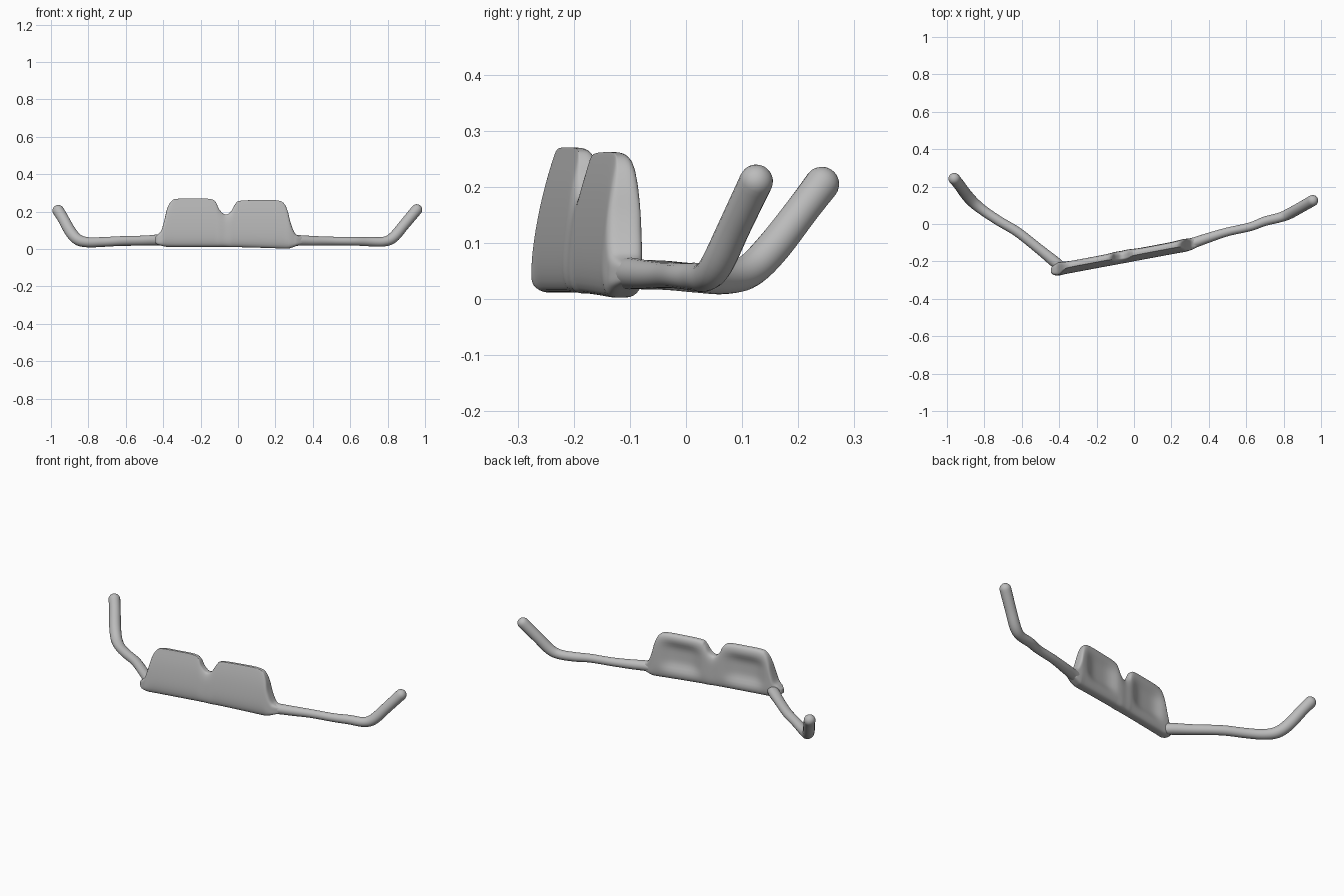
import bpy, bmesh, math
from mathutils import Vector

cube = bpy.data.objects.get("Cube")
if cube:
    bpy.data.objects.remove(cube, do_unlink=True)

grey = bpy.data.materials.new("plain grey")
grey.use_nodes = True
grey.diffuse_color = (0.5, 0.5, 0.5, 1)
grey.node_tree.nodes["Principled BSDF"].inputs["Base Color"].default_value = (0.5, 0.5, 0.5, 1)


def smooth_path(points, steps):
    """Catmull-Rom interpolation through tuples of any length."""
    p = [points[0]] + list(points) + [points[-1]]
    out = []
    for i in range(1, len(p) - 2):
        for s in range(steps):
            t = s / steps
            out.append([0.5 * (2 * b + (c - a) * t + (2 * a - 5 * b + 4 * c - d) * t * t
                               + (3 * b - a - 3 * c + d) * t ** 3)
                        for a, b, c, d in zip(p[i - 1], p[i], p[i + 1], p[i + 2])])
    out.append(list(points[-1]))
    return out


def loft(name, rings):
    """Skin a list of closed rings and cap both ends."""
    bm = bmesh.new()
    loops = [[bm.verts.new(co) for co in ring] for ring in rings]
    n = len(loops[0])
    for a, b in zip(loops, loops[1:]):
        for i in range(n):
            bm.faces.new((a[i], a[(i + 1) % n], b[(i + 1) % n], b[i]))
    bm.faces.new(loops[0])
    bm.faces.new(loops[-1])
    bmesh.ops.recalc_face_normals(bm, faces=bm.faces)
    mesh = bpy.data.meshes.new(name)
    bm.to_mesh(mesh)
    bm.free()
    mesh.materials.append(grey)
    obj = bpy.data.objects.new(name, mesh)
    bpy.context.collection.objects.link(obj)
    bpy.ops.object.select_all(action='DESELECT')
    obj.select_set(True)
    bpy.context.view_layer.objects.active = obj
    bpy.ops.object.shade_smooth_by_angle(angle=math.radians(60))
    return obj


def temple(name, points):
    """Round arm through (x, y, z, radius) points with a domed tip."""
    path = smooth_path(points, 6)
    centres = [Vector(q[:3]) for q in path]
    radii = [q[3] for q in path]
    end, r = centres[-1], radii[-1]
    direction = (end - centres[-2]).normalized()
    for k in range(1, 7):
        a = k / 6 * math.radians(86)
        centres.append(end + direction * r * math.sin(a))
        radii.append(r * math.cos(a))
    rings = []
    for i, c in enumerate(centres):
        tangent = (centres[min(i + 1, len(centres) - 1)] - centres[max(i - 1, 0)]).normalized()
        side = tangent.cross(Vector((0, 0, 1))).normalized()
        up = side.cross(tangent)
        rings.append([c + radii[i] * (math.cos(t) * side + math.sin(t) * up)
                      for t in (2 * math.pi * j / 20 for j in range(20))])
    return loft(name, rings)


# Front frame with both lenses: x, bottom, top, half thickness
sections = [
    (-0.445, 0.035, 0.062, 0.012), (-0.43, 0.024, 0.078, 0.026), (-0.41, 0.018, 0.10, 0.034),
    (-0.395, 0.014, 0.15, 0.036), (-0.38, 0.012, 0.212, 0.036), (-0.36, 0.012, 0.252, 0.036),
    (-0.33, 0.012, 0.268, 0.036), (-0.24, 0.012, 0.270, 0.036), (-0.15, 0.012, 0.268, 0.036),
    (-0.12, 0.012, 0.252, 0.036), (-0.10, 0.012, 0.212, 0.036), (-0.07, 0.012, 0.185, 0.035),
    (-0.04, 0.010, 0.198, 0.036), (-0.015, 0.010, 0.240, 0.036), (0.01, 0.010, 0.258, 0.036),
    (0.12, 0.007, 0.262, 0.036), (0.21, 0.004, 0.260, 0.036), (0.245, 0.003, 0.245, 0.036),
    (0.265, 0.003, 0.205, 0.036), (0.28, 0.005, 0.145, 0.035), (0.30, 0.012, 0.092, 0.032),
    (0.32, 0.020, 0.073, 0.028), (0.36, 0.032, 0.060, 0.012)]
rings = []
for x, low, high, half in smooth_path(sections, 5):
    ring = []
    for j in range(56):
        t = 2 * math.pi * j / 56
        c, s = math.cos(t), math.sin(t)
        k = (abs(c) ** 4 + abs(s) ** 4) ** -0.25
        depth, z = c * k, (low + high) / 2 + s * k * (high - low) / 2
        y = -0.166 + 0.187 * x + half * depth
        if depth < 0:   # front face leans back towards the top
            y += 0.032 * -depth * (max(z, 0) / 0.26) ** 2
        else:           # shallow hollow behind each lens
            for lens_x in (-0.245, 0.115):
                y -= 0.024 * depth * math.exp(-((x - lens_x) / 0.10) ** 4 - ((z - 0.14) / 0.075) ** 4)
        ring.append((x, y, z))
    rings.append(ring)
loft("front_frame", rings)

# Arms with upturned ends
temple("right_temple", [
    (-0.385, -0.235, 0.045, 0.026), (-0.42, -0.205, 0.048, 0.030), (-0.50, -0.14, 0.045, 0.027),
    (-0.62, -0.045, 0.043, 0.026), (-0.72, 0.015, 0.038, 0.026), (-0.80, 0.068, 0.036, 0.027),
    (-0.855, 0.112, 0.050, 0.030), (-0.895, 0.155, 0.092, 0.031), (-0.935, 0.210, 0.163, 0.030),
    (-0.961, 0.242, 0.205, 0.031)])
temple("left_temple", [
    (0.27, -0.115, 0.045, 0.030), (0.33, -0.097, 0.046, 0.028), (0.40, -0.073, 0.044, 0.026),
    (0.50, -0.042, 0.043, 0.023), (0.62, -0.015, 0.042, 0.023), (0.70, 0.015, 0.040, 0.025),
    (0.78, 0.035, 0.040, 0.026), (0.83, 0.055, 0.062, 0.029), (0.89, 0.088, 0.132, 0.029),
    (0.955, 0.125, 0.210, 0.030)])
